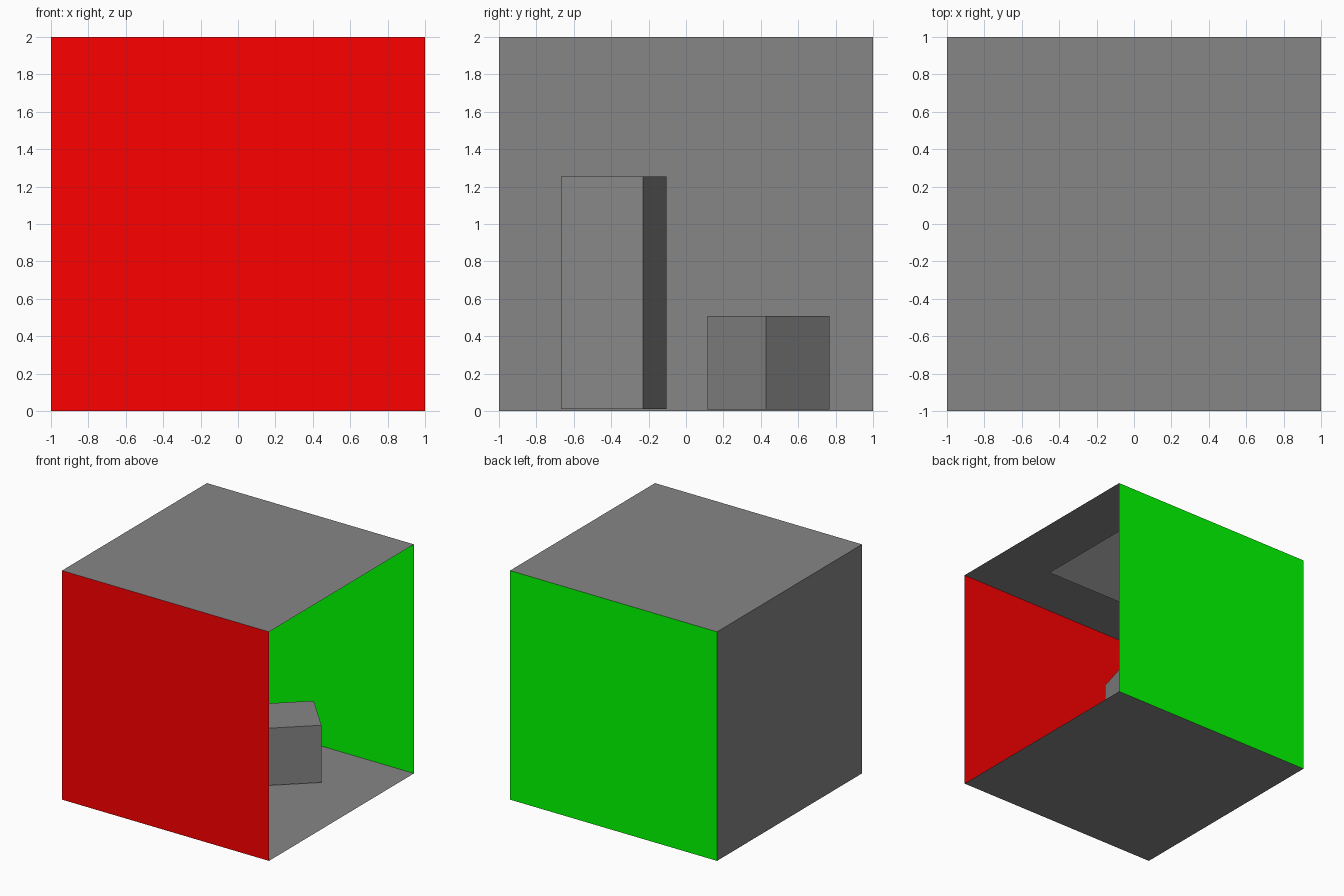
import bpy
from math import pi, radians

if "Cube" in bpy.data.objects:
    bpy.data.objects.remove(bpy.data.objects["Cube"])


def material(name, rgb):
    mat = bpy.data.materials.new(name)
    mat.diffuse_color = (*rgb, 1)
    mat.use_nodes = True
    mat.node_tree.nodes["Principled BSDF"].inputs["Base Color"].default_value = mat.diffuse_color
    return mat


grey = material("grey", (0.24, 0.24, 0.24))
red = material("red", (1, 0, 0))
green = material("green", (0, 1, 0))
light = material("light", (0.53, 0.53, 0.53))


def panel(name, loc, rot=(0, 0, 0), mat=grey, size=2):
    bpy.ops.mesh.primitive_plane_add(size=size, location=loc, rotation=rot)
    obj = bpy.context.object
    obj.name = name
    obj.data.materials.append(mat)


def block(name, x, y, z0, z1, side, angle):
    bpy.ops.mesh.primitive_cube_add(size=1, location=(x, y, (z0 + z1) / 2),
                                    rotation=(0, 0, radians(angle)))
    obj = bpy.context.object
    obj.name = name
    obj.scale = (side, side, z1 - z0)
    obj.data.materials.append(grey)


# Room shell, open on the +x side
panel("floor", (0, 0, 0))
panel("ceiling", (0, 0, 2), (pi, 0, 0))
panel("end_wall", (-1, 0, 1), (0, pi / 2, 0))
panel("red_wall", (0, -1, 1), (-pi / 2, 0, 0), red)
panel("green_wall", (0, 1, 1), (pi / 2, 0, 0), green)

# Light panel just under the ceiling
panel("light_panel", (0, 0, 1.99), (pi, 0, 0), light, 1)

# Blocks standing inside, hovering slightly above the floor
block("tall_block", -0.40, -0.386, 0.01, 1.255, 0.455, -16)
block("short_block", 0.18, 0.442, 0.007, 0.507, 0.462, 42.6)
